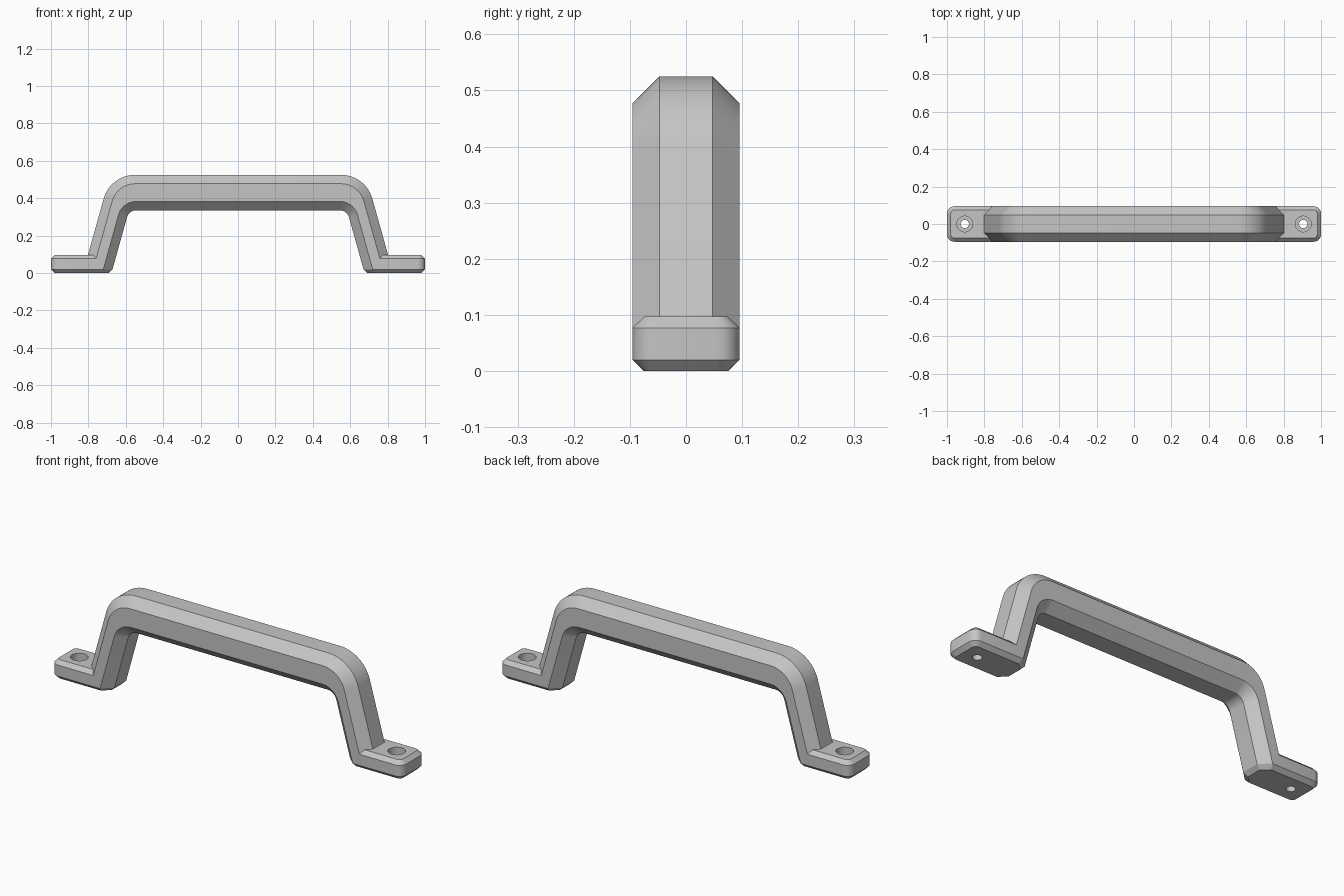
import bpy
import bmesh
from math import cos, sin, tan, radians, pi

if "Cube" in bpy.data.objects:
    bpy.data.objects.remove(bpy.data.objects["Cube"], do_unlink=True)

HALF = 0.095       # half depth of the bar and feet
FLAT = 0.0475      # half width of the flats, also the chamfer size
LEAN = radians(15.6)
EDGE = 0.02        # small chamfer on the feet
FOOT_TOP = 0.097
HOLE_X = 0.905

grey = bpy.data.materials.new("plain grey")
grey.use_nodes = True
colour = (0.56, 0.56, 0.56, 1)
grey.diffuse_color = colour
grey.node_tree.nodes["Principled BSDF"].inputs["Base Color"].default_value = colour


def make_object(name, bm):
    bmesh.ops.recalc_face_normals(bm, faces=bm.faces)
    mesh = bpy.data.meshes.new(name)
    bm.to_mesh(mesh)
    bm.free()
    mesh.materials.append(grey)
    obj = bpy.data.objects.new(name, mesh)
    bpy.context.collection.objects.link(obj)
    return obj


def activate(obj):
    bpy.ops.object.select_all(action='DESELECT')
    obj.select_set(True)
    bpy.context.view_layer.objects.active = obj


def loft(name, rings):
    """Skin closed rings of equal length and cap both ends."""
    bm = bmesh.new()
    loops = [[bm.verts.new(p) for p in ring] for ring in rings]
    for a, b in zip(loops, loops[1:]):
        for i in range(len(a)):
            j = (i + 1) % len(a)
            bm.faces.new((a[i], a[j], b[j], b[i]))
    bm.faces.new(loops[0])
    bm.faces.new(loops[-1])
    return make_object(name, bm)


def rail(cx, cz, r, steps=14):
    """One long edge of the bar: a rounded bend, then a leaning leg."""
    pts = []
    for i in range(steps + 1):
        a = pi / 2 + (LEAN - pi / 2) * i / steps
        pts.append((cx + r * cos(a), cz + r * sin(a)))
    x, z = pts[-1]
    pts.append((x + (z - EDGE) * tan(LEAN), EDGE))
    return [(-px, pz) for px, pz in reversed(pts)] + pts


# Handle bar with an eight-sided section
outer = rail(0.55, 0.35, 0.175)
outer_side = rail(0.55, 0.35, 0.175 - FLAT)
inner_side = rail(0.545, 0.285, 0.05 + FLAT)
inner = rail(0.545, 0.285, 0.05)
sections = []
for o, os, ns, n in zip(outer, outer_side, inner_side, inner):
    half = [(o, FLAT), (os, HALF), (ns, HALF), (n, FLAT)]
    sections.append([(p[0], y, p[1]) for p, y in half]
                    + [(p[0], -y, p[1]) for p, y in reversed(half)])
bar = loft("handle_bar", sections)
activate(bar)
bpy.ops.object.shade_smooth_by_angle(angle=radians(25))

# Mounting foot: chamfered block with rounded outer corners
heel, heel_side = inner[-1][0], inner_side[-1][0]


def foot_ring(z, inset, r=0.04, steps=6):
    half = [(heel + inset, FLAT - inset * 0.4), (heel_side + inset * 0.4, HALF - inset)]
    for i in range(steps + 1):
        a = pi / 2 * (1 - i / steps)
        half.append((1 - r + (r - inset) * cos(a), HALF - r + (r - inset) * sin(a)))
    return [(x, y, z) for x, y in half] + [(x, -y, z) for x, y in reversed(half)]


foot = loft("mounting_feet", [foot_ring(0, EDGE), foot_ring(EDGE, 0),
                              foot_ring(FOOT_TOP - EDGE, 0), foot_ring(FOOT_TOP, EDGE)])

# Stepped screw hole: narrow through hole, wider recess for the head
steps = [(0.022, -0.1), (0.022, 0.045), (0.042, 0.045), (0.042, 0.2)]
cutter = loft("screw_hole_cutter",
              [[(HOLE_X + r * cos(2 * pi * i / 32), r * sin(2 * pi * i / 32), z)
                for i in range(32)] for r, z in steps])
cutter.hide_render = True
cut = foot.modifiers.new("screw hole", 'BOOLEAN')
cut.operation = 'DIFFERENCE'
cut.solver = 'EXACT'
cut.object = cutter
activate(foot)
bpy.ops.object.modifier_apply(modifier=cut.name)
bpy.data.objects.remove(cutter, do_unlink=True)
bpy.ops.object.shade_smooth_by_angle(angle=radians(25))

# Matching foot on the other side
mirror = foot.modifiers.new("other foot", 'MIRROR')
mirror.use_axis[0] = True
